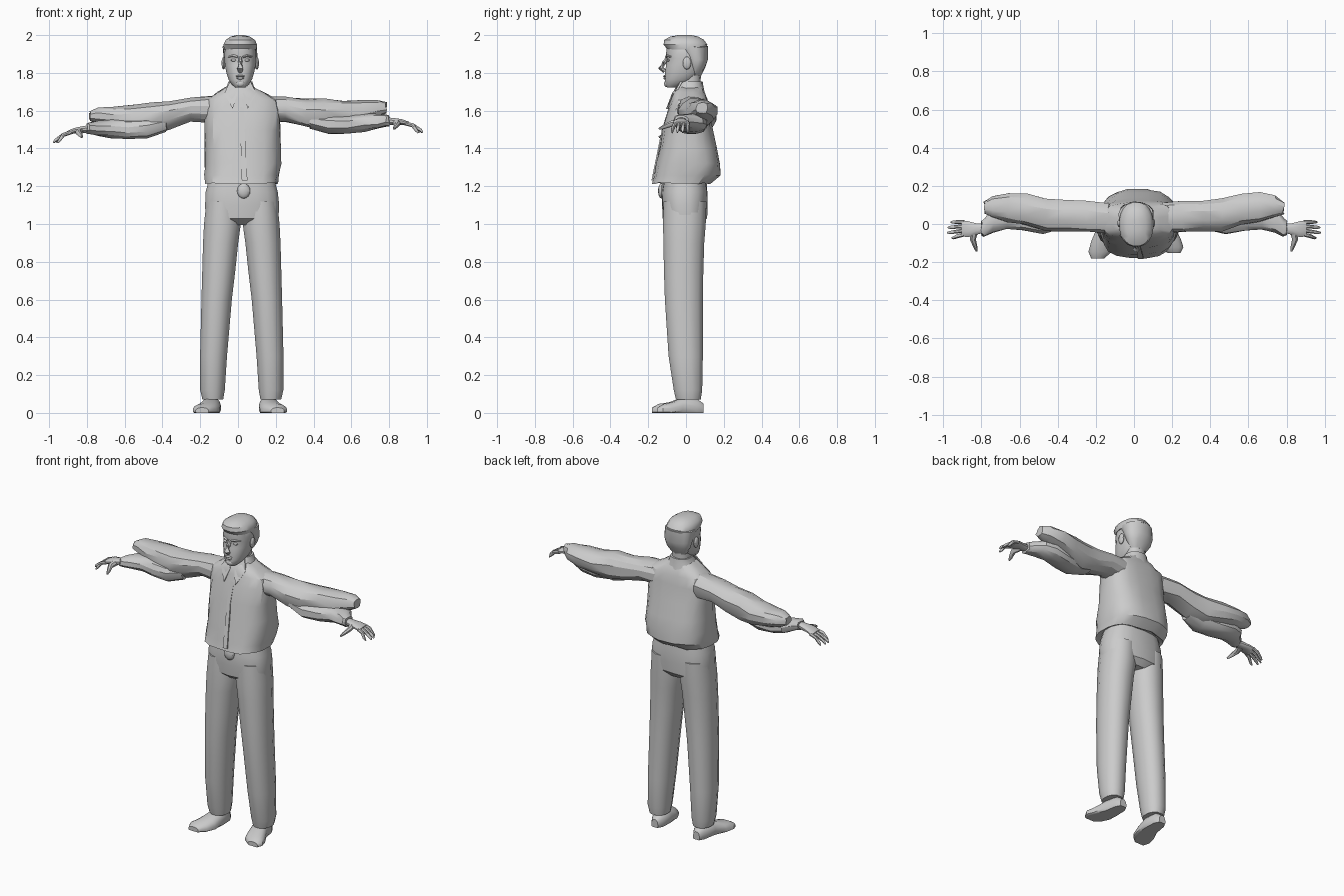
import bpy, bmesh, math, random
from mathutils import Vector

random.seed(4)
default_cube = bpy.data.objects.get("Cube")
if default_cube:
    bpy.data.objects.remove(default_cube, do_unlink=True)

grey = bpy.data.materials.new("plain grey")
grey.use_nodes = True
colour = (0.6, 0.6, 0.6, 1)
grey.diffuse_color = colour
grey.node_tree.nodes["Principled BSDF"].inputs["Base Color"].default_value = colour

MID = 0.02  # centre line of the body in x


def finish(name, bm, warp=None, jitter=0.0, angle=35):
    """Turn a bmesh into a shaded, coloured object."""
    for v in bm.verts:
        if jitter:
            v.co += Vector([random.uniform(-jitter, jitter) for _ in range(3)])
        if warp:
            v.co = warp(v.co)
    bmesh.ops.recalc_face_normals(bm, faces=bm.faces)
    mesh = bpy.data.meshes.new(name)
    bm.to_mesh(mesh)
    bm.free()
    mesh.materials.append(grey)
    obj = bpy.data.objects.new(name, mesh)
    bpy.context.collection.objects.link(obj)
    bpy.ops.object.select_all(action='DESELECT')
    obj.select_set(True)
    bpy.context.view_layer.objects.active = obj
    bpy.ops.object.shade_smooth_by_angle(angle=math.radians(angle))
    return obj


def skin(rings):
    """Join rings of points into a closed tube."""
    bm = bmesh.new()
    rows = [[bm.verts.new(p) for p in ring] for ring in rings]
    n = len(rows[0])
    for a, b in zip(rows, rows[1:]):
        for i in range(n):
            j = (i + 1) % n
            bm.faces.new((a[i], a[j], b[j], b[i]))
    bm.faces.new(rows[0][::-1])
    bm.faces.new(rows[-1])
    return bm


def loft(name, axis, sections, sides=14, power=2.3, **options):
    """Each section is a position on the axis and the bounds of a rounded ring."""
    order = {'x': (2, 0, 1), 'y': (0, 2, 1), 'z': (0, 1, 2)}[axis]
    rings = []
    for t, u0, u1, v0, v1 in sections:
        ring = []
        for i in range(sides):
            a = math.tau * (i + 0.5) / sides
            c, s = math.cos(a), math.sin(a)
            u = (u0 + u1) / 2 + (u1 - u0) / 2 * math.copysign(abs(c) ** (2 / power), c)
            v = (v0 + v1) / 2 + (v1 - v0) / 2 * math.copysign(abs(s) ** (2 / power), s)
            if axis == 'x':
                ring.append((t, u, v))
            else:
                local = (u, v, t)
                ring.append([local[k] for k in order])
        rings.append(ring)
    return finish(name, skin(rings), **options)


def tube(name, points, radii, sides=7, **options):
    """Tapered tube along a short path."""
    pts = [Vector(p) for p in points]
    rings = []
    for i, p in enumerate(pts):
        along = (pts[min(i + 1, len(pts) - 1)] - pts[max(i - 1, 0)]).normalized()
        side = along.cross(Vector((0.1, 0.2, 1))).normalized()
        up = side.cross(along)
        rings.append([p + radii[i] * (side * math.cos(math.tau * k / sides)
                                      + up * math.sin(math.tau * k / sides))
                      for k in range(sides)])
    return finish(name, skin(rings), angle=50, **options)


def ball(name, centre, size):
    bm = bmesh.new()
    bmesh.ops.create_uvsphere(bm, u_segments=12, v_segments=8, radius=1)
    for v in bm.verts:
        v.co = Vector([c + s * k for c, s, k in zip(centre, size, v.co)])
    return finish(name, bm)


def plate(name, outline, depth=0.008):
    """Thin cloth piece pushed forward from its outline."""
    bm = bmesh.new()
    face = bm.faces.new([bm.verts.new(p) for p in outline])
    new = bmesh.ops.extrude_face_region(bm, geom=[face])['geom']
    for v in new:
        if isinstance(v, bmesh.types.BMVert):
            v.co.y += depth
    return finish(name, bm)


# Torso: loose shirt, bloused over the waist
loft("shirt_body", 'z', [
    (1.225, -.15, .19, -.14, .12), (1.215, -.175, .215, -.178, .13),
    (1.26, -.18, .22, -.172, .182), (1.32, -.175, .228, -.158, .18),
    (1.4, -.175, .225, -.14, .165), (1.5, -.175, .225, -.122, .142),
    (1.6, -.175, .225, -.1, .126), (1.66, -.165, .21, -.08, .115),
    (1.695, -.11, .14, -.07, .1), (1.725, -.06, .085, -.05, .085)],
    sides=20, power=2.7, jitter=.004, angle=28)
plate("button_placket", [(.01, -.078, 1.66), (.035, -.078, 1.66), (.035, -.128, 1.5),
                         (.05, -.183, 1.23), (.02, -.183, 1.23), (.012, -.128, 1.5)])
for name, s in (("left", 1), ("right", -1)):
    def flap(x, y, z):
        return (.012 + s * x, y, z)
    plate(name + "_collar_flap", [flap(.055, -.03, 1.755), flap(.015, -.075, 1.69),
                                  flap(.04, -.105, 1.61), flap(.085, -.065, 1.69)], .012)
loft("collar", 'z', [(1.69, -.085, .11, -.07, .1), (1.73, -.06, .085, -.052, .092),
                     (1.755, -.052, .077, -.03, .088)])
loft("neck", 'z', [(1.68, -.05, .075, -.055, .08), (1.74, -.043, .067, -.035, .076),
                   (1.8, -.045, .069, -.04, .08)])

# Trousers
loft("hips", 'z', [
    (1.25, -.15, .19, -.115, .105), (1.17, -.172, .212, -.128, .115),
    (1.1, -.178, .22, -.128, .115), (1.03, -.175, .215, -.122, .112),
    (.995, -.1, .14, -.08, .08)], sides=18, power=2.5, jitter=.002)
ball("buckle", (.03, -.13, 1.175), (.035, .018, .04))

leg = [(1.12, .01, .19, -.122, .112), (1.0, .002, .203, -.125, .108),
       (.9, .016, .208, -.123, .1), (.75, .032, .212, -.12, .095),
       (.6, .05, .216, -.115, .092), (.3, .076, .223, -.095, .092),
       (.12, .088, .222, -.067, .088), (.07, .097, .21, -.055, .08)]
shoe = [(.092, .125, .17, -.02, .05), (.06, .105, .19, -.03, .075),
        (-.02, .1, .205, -.03, .085), (-.09, .105, .235, -.03, .057),
        (-.145, .125, .25, -.02, .048), (-.18, .165, .235, -.01, .028)]

# Sleeves: a full upper roll puffed at the elbow, and a lower forearm roll
sleeve = [(.13, -.05, .11, 1.53, 1.68), (.25, -.045, .125, 1.54, 1.668),
          (.36, -.04, .126, 1.5, 1.652), (.46, -.04, .135, 1.475, 1.648),
          (.56, -.01, .158, 1.49, 1.63), (.66, .01, .165, 1.51, 1.622),
          (.74, .035, .148, 1.525, 1.618), (.785, .055, .115, 1.545, 1.6)]
forearm = [(.38, -.03, .08, 1.49, 1.57), (.48, -.052, .09, 1.455, 1.56),
           (.58, -.035, .11, 1.45, 1.55), (.67, -.03, .115, 1.455, 1.555),
           (.74, -.045, .09, 1.465, 1.545), (.785, -.066, .03, 1.475, 1.54),
           (.8, -.06, .015, 1.475, 1.535)]
palm = [(.78, -.045, .0, 1.485, 1.525), (.83, -.058, .005, 1.48, 1.517),
        (.87, -.07, .016, 1.478, 1.508), (.905, -.066, .02, 1.468, 1.492)]

for side, s in (("left", 1), ("right", -1)):
    def body_warp(p):
        return Vector((MID + s * p.x, p.y, p.z))

    def shoe_warp(p):
        y = p.y * .84 if s > 0 and p.y < 0 else p.y
        return Vector((MID + s * p.x - .01, y, max(p.z, 0)))

    def arm_warp(p):
        lift = .07 * max(p.x - .2, 0) if s > 0 else 0
        return Vector((s * p.x, p.y, p.z + lift))

    loft(side + "_trouser_leg", 'z', leg, sides=12, power=2.2, warp=body_warp)
    loft(side + "_shoe", 'y', shoe, sides=16, warp=shoe_warp)
    loft(side + "_upper_sleeve", 'x', sleeve, sides=12, jitter=.005, warp=arm_warp, angle=28)
    loft(side + "_forearm_sleeve", 'x', forearm, sides=12, jitter=.004, warp=arm_warp, angle=28)
    loft(side + "_palm", 'x', palm, sides=12, warp=arm_warp)
    # Four fingers fan out and droop, the thumb points forward
    for i, reach in enumerate((.955, .978, .975, .96)):
        y = -.055 + i * .022
        tip = y * 1.25 - .004
        tube(f"{side}_finger_{i + 1}",
             [(.89, y, 1.484), (.925, (y + tip) / 2, 1.472), (reach - .01, tip, 1.443),
              (reach, tip, 1.43)], (.011, .0105, .008, .004), warp=arm_warp)
    tube(side + "_thumb", [(.835, -.035, 1.494), (.845, -.08, 1.485), (.832, -.12, 1.468),
                           (.825, -.143, 1.46)], (.02, .016, .011, .005), warp=arm_warp)

# Head
CX = .012


def head_loft(name, rows, **options):
    """Rows give height, half width, front and back."""
    return loft(name, 'z', [(z, CX - w, CX + w, f, b) for z, w, f, b in rows],
                sides=20, **options)


head_loft("head", [(1.722, .025, -.1, -.05), (1.735, .042, -.112, -.01),
                   (1.765, .063, -.112, .05), (1.8, .074, -.112, .08),
                   (1.84, .082, -.107, .095), (1.875, .085, -.1, .105),
                   (1.9, .085, -.107, .107), (1.95, .078, -.1, .1), (1.98, .05, -.06, .06)])
head_loft("hair_top", [(1.925, .087, -.1, .112), (1.95, .09, -.12, .114),
                       (1.975, .078, -.116, .096), (1.992, .052, -.085, .065),
                       (2.0, .02, -.04, .03)])
head_loft("hair_back", [(1.785, .05, .025, .078), (1.83, .08, .02, .1),
                        (1.87, .09, .0, .114), (1.94, .092, -.045, .116)], jitter=.003)
tube("nose", [(CX, -.095, 1.885), (CX, -.115, 1.855), (CX, -.132, 1.824), (CX, -.112, 1.808)],
     (.008, .012, .017, .012))
ball("upper_lip", (CX, -.111, 1.783), (.024, .01, .006))
ball("lower_lip", (CX, -.11, 1.772), (.02, .01, .007))
ball("chin", (CX, -.102, 1.743), (.024, .014, .018))
for side, s in (("left", 1), ("right", -1)):
    ball(side + "_ear", (CX + s * .088, .005, 1.852), (.011, .022, .034))
    ball(side + "_eye", (CX + s * .034, -.09, 1.867), (.015, .012, .008))
    tube(side + "_brow", [(CX + s * .014, -.105, 1.884), (CX + s * .036, -.1, 1.891),
                          (CX + s * .062, -.075, 1.885)], (.006, .007, .004))
